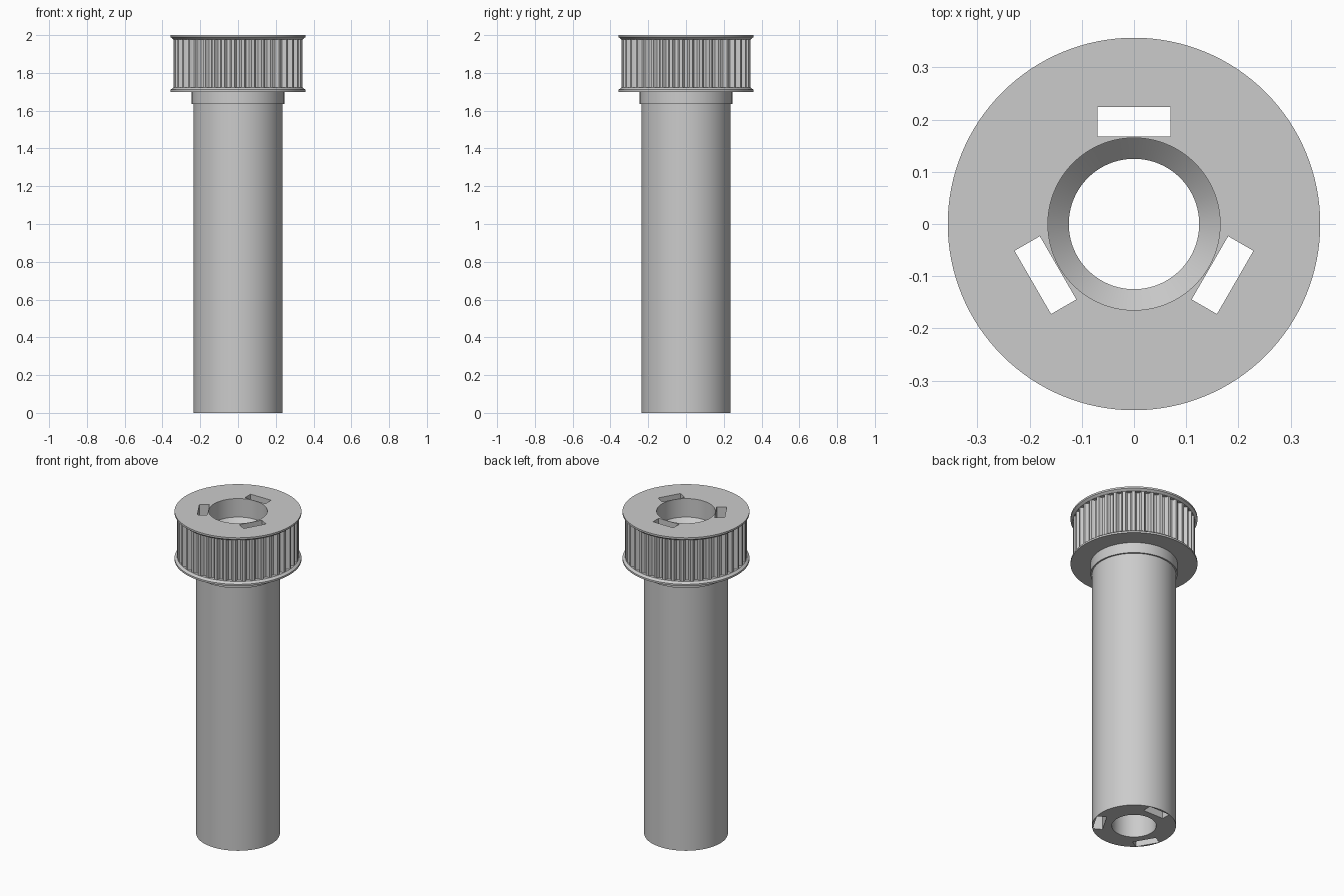
import bpy
import bmesh
from math import cos, sin, pi, radians
from mathutils import Matrix

SEGMENTS = 128
TEETH = 40
TOOTH_LOW, TOOTH_HIGH = 1.722, 1.978
TIP, ROOT = 0.343, 0.322

cube = bpy.data.objects.get("Cube")
if cube:
    bpy.data.objects.remove(cube, do_unlink=True)

grey = bpy.data.materials.new("light_grey")
grey.use_nodes = True
colour = (0.6, 0.6, 0.6, 1)
grey.diffuse_color = colour
grey.node_tree.nodes["Principled BSDF"].inputs["Base Color"].default_value = colour


def make_object(name, bm):
    bmesh.ops.recalc_face_normals(bm, faces=bm.faces)
    mesh = bpy.data.meshes.new(name)
    bm.to_mesh(mesh)
    bm.free()
    mesh.materials.append(grey)
    obj = bpy.data.objects.new(name, mesh)
    bpy.context.collection.objects.link(obj)
    return obj


def activate(obj):
    bpy.ops.object.select_all(action='DESELECT')
    obj.select_set(True)
    bpy.context.view_layer.objects.active = obj


def skin(bm, loops, close):
    """Join successive closed loops of vertices with quads."""
    pairs = list(zip(loops, loops[1:]))
    if close:
        pairs.append((loops[-1], loops[0]))
    for a, b in pairs:
        for i in range(len(a)):
            j = (i + 1) % len(a)
            bm.faces.new((a[i], a[j], b[j], b[i]))


def lathe(name, profile):
    bm = bmesh.new()
    angles = [2 * pi * i / SEGMENTS for i in range(SEGMENTS)]
    loops = [[bm.verts.new((r * cos(a), r * sin(a), z)) for a in angles]
             for r, z in profile]
    skin(bm, loops, True)
    return make_object(name, bm)


# Hollow shaft with collar, two bevelled flanges and a stepped bore
body = lathe("shaft_and_flanges", [
    (0.125, 0), (0.236, 0), (0.236, 1.635), (0.245, 1.635), (0.245, 1.70),
    (0.357, 1.70), (0.357, 1.711), (TIP, TOOTH_LOW), (0.3, TOOTH_LOW),
    (0.3, TOOTH_HIGH), (TIP, TOOTH_HIGH), (0.357, 1.989), (0.357, 2.0),
    (0.165, 2.0), (0.165, 1.885), (0.125, 1.845)])

# Three rectangular slots running the whole length
bm = bmesh.new()
for k in range(3):
    place = (Matrix.Rotation(radians(120 * k), 4, 'Z')
             @ Matrix.Translation((0, 0.196, 1))
             @ Matrix.Diagonal((0.14, 0.056, 2.4, 1)))
    bmesh.ops.create_cube(bm, size=1, matrix=place)
cutter = make_object("slot_cutter", bm)
cutter.hide_render = True
cut = body.modifiers.new("slots", 'BOOLEAN')
cut.operation = 'DIFFERENCE'
cut.solver = 'EXACT'
cut.object = cutter
activate(body)
bpy.ops.object.modifier_apply(modifier=cut.name)
bpy.data.objects.remove(cutter, do_unlink=True)

# Toothed belt rim: rounded grooves between narrow lands
pitch = 2 * pi / TEETH
groove = [(-0.36, TIP), (-0.31, TIP - 0.005), (-0.26, ROOT + 0.007),
          (-0.15, ROOT + 0.001), (0, ROOT), (0.15, ROOT + 0.001),
          (0.26, ROOT + 0.007), (0.31, TIP - 0.005), (0.36, TIP)]
outline = [(r, (k + t) * pitch) for k in range(TEETH) for t, r in groove]
bm = bmesh.new()
loops = [[bm.verts.new((r * cos(a), r * sin(a), z)) for r, a in outline]
         for z in (TOOTH_LOW, TOOTH_HIGH)]
skin(bm, loops, False)
rim = make_object("toothed_rim", bm)

for obj in (body, rim):
    activate(obj)
    bpy.ops.object.shade_smooth_by_angle(angle=radians(30))
